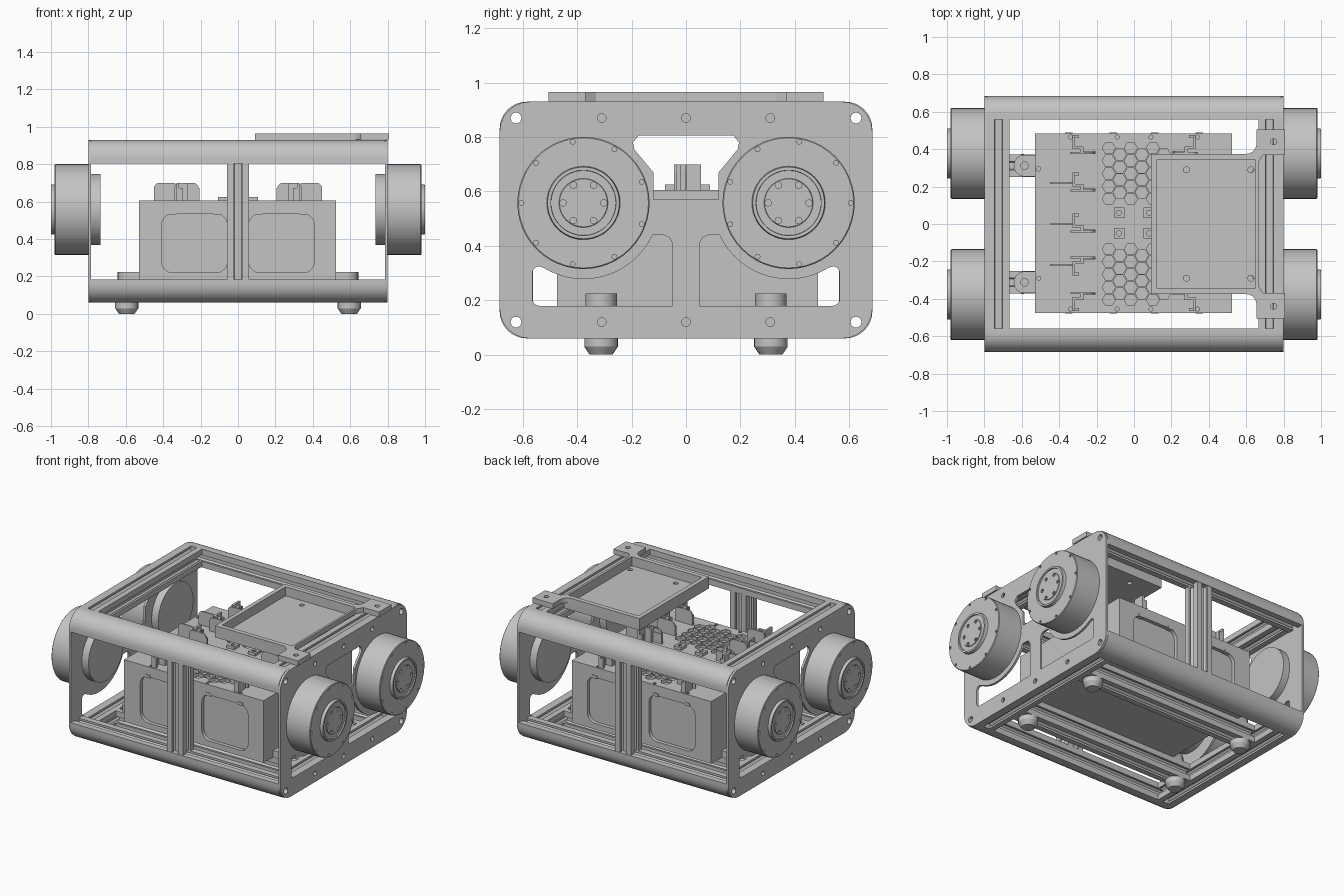
import bpy, bmesh, math
from mathutils import Matrix, Vector

cube = bpy.data.objects.get("Cube")
if cube:
    bpy.data.objects.remove(cube, do_unlink=True)

GREY = 0.55
metal = bpy.data.materials.new("plain_grey")
metal.diffuse_color = (GREY, GREY, GREY, 1)
metal.use_nodes = True
metal.node_tree.nodes["Principled BSDF"].inputs["Base Color"].default_value = (GREY, GREY, GREY, 1)
parts = []
MID_Z = 0.495
MOTOR_Y, MOTOR_Z = 0.377, 0.558
FOOT_Y = 0.312


def place(axis, a, b, c):
    return {"x": (c, a, b), "y": (a, c, b), "z": (a, b, c)}[axis]


def finish(name, bm):
    bmesh.ops.recalc_face_normals(bm, faces=bm.faces)
    mesh = bpy.data.meshes.new(name)
    bm.to_mesh(mesh)
    bm.free()
    mesh.materials.append(metal)
    obj = bpy.data.objects.new(name, mesh)
    bpy.context.collection.objects.link(obj)
    parts.append(obj)
    return obj


def prisms(name, axis, items):
    """One object from (outline, low, high) prisms along an axis."""
    bm = bmesh.new()
    for pts, lo, hi in items:
        face = bm.faces.new([bm.verts.new(place(axis, a, b, lo)) for a, b in pts])
        ext = bmesh.ops.extrude_face_region(bm, geom=[face], use_keep_orig=True)
        moved = [g for g in ext["geom"] if isinstance(g, bmesh.types.BMVert)]
        bmesh.ops.translate(bm, verts=moved, vec=Vector(place(axis, 0, 0, hi - lo)))
    return finish(name, bm)


def lathe(name, profile, centre, axis, steps=48):
    bm = bmesh.new()
    verts = [bm.verts.new(place(axis, r, 0, h)) for h, r in profile]
    edges = [bm.edges.new(p) for p in zip(verts, verts[1:])]
    bmesh.ops.spin(bm, geom=verts + edges, cent=(0, 0, 0), axis=place(axis, 0, 0, 1),
                   angle=math.tau, steps=steps, use_duplicate=False)
    bmesh.ops.remove_doubles(bm, verts=bm.verts, dist=0.0001)
    bmesh.ops.translate(bm, verts=bm.verts, vec=Vector(centre))
    return finish(name, bm)


def cut(obj, axis, items):
    cutter = prisms("cutter", axis, items)
    cutter.hide_render = True
    mod = obj.modifiers.new("cut", "BOOLEAN")
    mod.operation, mod.solver, mod.object = "DIFFERENCE", "EXACT", cutter
    bpy.context.view_layer.update()
    graph = bpy.context.evaluated_depsgraph_get()
    mesh = bpy.data.meshes.new_from_object(obj.evaluated_get(graph))
    obj.modifiers.clear()
    obj.data = mesh
    parts.remove(cutter)
    bpy.data.objects.remove(cutter, do_unlink=True)


def mirror(obj, name, sx=1, sy=1, sz=1):
    mesh = obj.data.copy()
    shift = Matrix.Translation((0, 0, MID_Z))
    mesh.transform(shift @ Matrix.Diagonal((sx, sy, sz, 1)) @ shift.inverted())
    if sx * sy * sz < 0:
        mesh.flip_normals()
    copy = bpy.data.objects.new(name, mesh)
    bpy.context.collection.objects.link(copy)
    parts.append(copy)


def mirror_corners(obj, label):
    mirror(obj, "left_front_" + label, sy=-1)
    mirror(obj, "right_back_" + label, sx=-1)
    mirror(obj, "right_front_" + label, sx=-1, sy=-1)


def arc(cx, cy, r, a0, a1, n):
    return [(cx + r * math.cos(math.radians(a0 + (a1 - a0) * i / n)),
             cy + r * math.sin(math.radians(a0 + (a1 - a0) * i / n))) for i in range(n + 1)]


def disc(cx, cy, r, n=16):
    return arc(cx, cy, r, 0, 360, n)[:-1]


def rect(x0, x1, y0, y1, r=0):
    if not r:
        return [(x0, y0), (x1, y0), (x1, y1), (x0, y1)]
    return (arc(x1 - r, y1 - r, r, 0, 90, 6) + arc(x0 + r, y1 - r, r, 90, 180, 6)
            + arc(x0 + r, y0 + r, r, 180, 270, 6) + arc(x1 - r, y0 + r, r, 270, 360, 6))


def slotted(cx, cy, h, slots=(0, 1, 2, 3), round_corner=False):
    """Square rail section with T-slots on the chosen sides."""
    pts = []
    for k in range(4):
        if k == 1 and round_corner:
            pts += arc(cx - h + 0.1, cy + h - 0.1, 0.1, 90, 180, 8)
            continue
        side = [(h, h)]
        if k in slots:
            half = [(0.022, h), (0.022, h - 0.014), (0.038, h - 0.014), (0.018, h - 0.034)]
            side += half + [(-a, b) for a, b in reversed(half)]
        for a, b in side:
            for _ in range(k):
                a, b = -b, a
            pts.append((cx + a, cy + b))
    return pts


# Rounded long beams, front/back and top/bottom
beam = prisms("front_top_beam", "x", [(slotted(-0.6225, 0.8675, 0.0625, (2, 3), True), -0.785, 0.785)])
cut(beam, "x", [(disc(-0.625, 0.87, 0.02), -0.9, 0.9)])
mirror(beam, "back_top_beam", sy=-1)
mirror(beam, "front_bottom_beam", sz=-1)
mirror(beam, "back_bottom_beam", sy=-1, sz=-1)

# Side rails, upright posts and the cross rails under the box
rail = prisms("left_top_rail", "y", [(slotted(0.725, 0.87, 0.06), -0.56, 0.56)])
mirror(rail, "right_top_rail", sx=-1)
mirror(rail, "left_bottom_rail", sz=-1)
mirror(rail, "right_bottom_rail", sx=-1, sz=-1)
post = prisms("front_post", "z", [(slotted(0, -0.6225, 0.06), 0.183, 0.807)])
mirror(post, "back_post", sy=-1)
cross = prisms("back_cross_rail", "x", [(slotted(FOOT_Y, 0.12, 0.06), -0.665, 0.665)])
mirror(cross, "front_cross_rail", sy=-1)

# Side plates with windows around the motors
plate = prisms("left_side_plate", "x", [(rect(-0.685, 0.685, 0.06, 0.93, 0.11), 0.785, 0.8)])
window = ([(0.05, 0.18), (0.05, 0.41), (0.06, 0.43), (0.08, 0.44)]
          + arc(MOTOR_Y, MOTOR_Z, 0.28, 205, 302, 16)
          + arc(0.54, 0.3, 0.025, 90, 0, 4) + arc(0.54, 0.205, 0.025, 0, -90, 4))
half = [(0.12, 0.57), (0.12, 0.67), (0.19, 0.755), (0.195, 0.78), (0.175, 0.805)]
holes = [window, [(-a, b) for a, b in window], half + [(-a, b) for a, b in reversed(half)]]
holes += [disc(y, z, 0.02) for y in (-0.625, 0.625) for z in (0.12, 0.87)]
holes += [disc(y, z, 0.016) for y in (-0.31, 0, 0.31) for z in (0.12, 0.87)]
cut(plate, "x", [(h, 0.7, 0.9) for h in holes])
mirror(plate, "right_side_plate", sx=-1)

# Wheel motors
motor = lathe("left_back_motor", [(0.735, 0), (0.735, 0.19), (0.79, 0.19), (0.79, 0.243), (0.976, 0.243),
              (0.98, 0.239), (0.98, 0.135), (1.0, 0.132), (1.0, 0.12),
              (0.992, 0.119), (0.992, 0.09), (0.997, 0.088), (0.997, 0)], (0, MOTOR_Y, MOTOR_Z), "x")
cut(motor, "x", [(disc(y, z, 0.009, 10), 0.965, 1.02) for y, z in disc(MOTOR_Y, MOTOR_Z, 0.228, 9)]
    + [(disc(y, z, 0.012, 10), 0.985, 1.02) for y, z in disc(MOTOR_Y, MOTOR_Z, 0.075, 6)])
mirror_corners(motor, "motor")

# Feet under the cross rails, and rounded stops holding the box
foot = lathe("left_back_foot", [(0, 0), (0, 0.042), (0.03, 0.062), (0.06, 0.062), (0.06, 0)],
             (0.595, FOOT_Y, 0), "z", 24)
mirror_corners(foot, "foot")
stop = prisms("left_back_box_stop", "z", [(arc(0.585, FOOT_Y, 0.058, -90, 90, 14)
              + [(0.525, FOOT_Y + 0.058), (0.525, FOOT_Y - 0.058)], 0.18, 0.225)])
cut(stop, "z", [(disc(0.585, FOOT_Y, 0.02), 0.205, 0.3)])
mirror_corners(stop, "box_stop")

# Equipment box with recessed panels and honeycomb vents
box = prisms("equipment_box", "z", [(rect(-0.53, 0.525, -0.475, 0.485), 0.18, 0.605)])
panels = [rect(x - 0.175, x + 0.175, 0.22, 0.535, 0.06) for x in (-0.233, 0.233)]
cut(box, "y", [(p, lo, hi) for p in panels for lo, hi in ((-0.6, -0.45), (0.46, 0.6))])
vents = []
for cy in (-0.27, 0.27):
    for col in range(6):
        for row in range(5 - col % 2):
            y = cy + (row - 2 + 0.5 * (col % 2)) * 0.068
            vents.append((disc(-0.135 + col * 0.059, y, 0.035, 6), 0.585, 0.65))
screws = [(disc(x, y, 0.011, 10), 0.585, 0.65) for x in (-0.51, 0.505) for y in (-0.29, 0.295)]
screws += [(disc(x, y, 0.011, 10), 0.585, 0.65) for x in (-0.34, -0.09, 0.09, 0.34) for y in (-0.455, 0.465)]
cut(box, "z", vents + screws)

# Panel latches along the upper edge of each panel
prisms("panel_latches", "y", [(rect(x - 0.02, x + 0.02, 0.53, 0.55), lo, lo + 0.028)
       for x in (-0.35, -0.11, 0.11, 0.35) for lo in (-0.479, 0.461)])

# Centre clips on the lid
clips = prisms("lid_clips", "z", [(rect(x - 0.028, x + 0.028, y - 0.028, y + 0.028), 0.6, 0.625)
               for x in (-0.08, 0.08) for y in (-0.05, 0.06)])
cut(clips, "z", [(disc(x, y, 0.014, 10), 0.61, 0.65) for x in (-0.08, 0.08) for y in (-0.05, 0.06)])

# Stepped card holders and upright cards in two rows
steps, cards = [], []
for y in (-0.41, -0.22, 0.0, 0.22, 0.42):
    s = 1 if y > -0.1 else -1
    for x0, x1, y0, y1, top in ((-0.33, -0.315, -0.02, 0.055, 0.7), (-0.33, -0.27, -0.02, -0.005, 0.7),
                                (-0.285, -0.27, -0.045, -0.005, 0.7), (-0.285, -0.205, -0.045, -0.03, 0.672),
                                (-0.33, -0.295, 0.04, 0.055, 0.672)):
        low, high = sorted((y + s * y0, y + s * y1))
        steps.append((rect(x0, x1, low, high), 0.6, top))
    if abs(y) < 0.3:
        cards.append((rect(-0.45, -0.32, 0.56, 0.7, 0.03), y - 0.004, y + 0.004))
    cards.append((rect(-0.34, -0.21, 0.56, 0.7, 0.03), y - s * 0.045, y - s * 0.035))
holders = prisms("right_card_holders", "z", steps)
boards = prisms("right_cards", "y", cards)
mirror(holders, "left_card_holders", sx=-1)
mirror(boards, "left_cards", sx=-1)

# Top tray: frame with mounting ears over a sunken basin
edge = ([(0.665, 0.33), (0.69, 0.37), (0.808, 0.37), (0.808, 0.505), (0.655, 0.505)]
        + arc(0.6, 0.43, 0.055, 0, -90, 6) + [(0.09, 0.375)])
frame = prisms("tray_frame", "z", [(edge + [(a, -b) for a, b in reversed(edge)], 0.931, 0.965)])
recess = rect(0.12, 0.65, -0.343, 0.343)
cut(frame, "z", [(recess, 0.9, 1.0)] + [(disc(0.747, y, 0.016), 0.9, 1.0) for y in (-0.44, 0.44)])
basin = prisms("tray_basin", "z", [(rect(0.09, 0.66, -0.375, 0.375), 0.885, 0.931)])
cut(basin, "z", [(recess, 0.903, 1.0)])
cut(basin, "z", [(disc(x, y, 0.016), 0.8, 1.0) for x in (0.28, 0.625) for y in (-0.29, 0.29)])

# Smooth the round parts, keep the edges sharp
bpy.ops.object.select_all(action="DESELECT")
for obj in parts:
    obj.select_set(True)
bpy.context.view_layer.objects.active = parts[0]
bpy.ops.object.shade_smooth_by_angle(angle=math.radians(30))
